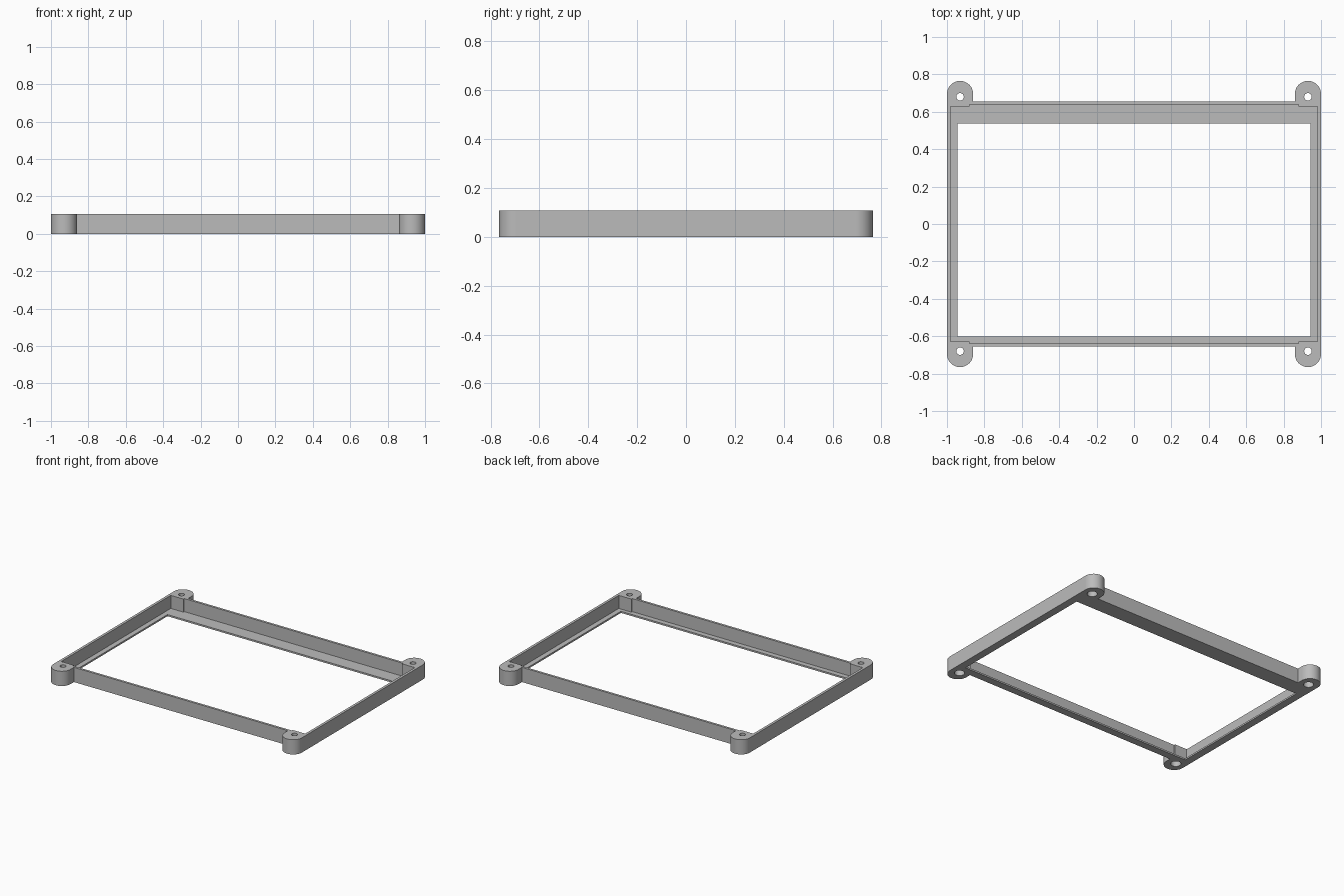
import bpy
import bmesh
from math import cos, sin, pi

if "Cube" in bpy.data.objects:
    bpy.data.objects.remove(bpy.data.objects["Cube"], do_unlink=True)

HEIGHT = 0.107
LIP = 0.012                      # thickness of the inner bottom ledge
TAB_R = 0.07
TAB_X, TAB_Y = 0.93, 0.695       # centre of the rounded tab end
HOLE_X, HOLE_Y = 0.93, 0.68

grey = bpy.data.materials.new("plain_grey")
grey.use_nodes = True
grey.diffuse_color = (0.5, 0.5, 0.5, 1)
grey.node_tree.nodes["Principled BSDF"].inputs["Base Color"].default_value = (0.5, 0.5, 0.5, 1)


def four_way(quarter):
    """Mirror a counter-clockwise quarter outline into a full closed loop."""
    back = quarter[::-1]
    return (quarter + [(-x, y) for x, y in back]
            + [(-x, -y) for x, y in quarter] + [(x, -y) for x, y in back])


def arc(cx, cy, r, sweep, n):
    return [(cx + r * cos(sweep * i / n), cy + r * sin(sweep * i / n)) for i in range(n + 1)]


def prisms(name, loops, z0, z1):
    """Extrude closed outlines into one object of upright prisms."""
    bm = bmesh.new()
    for loop in loops:
        face = bm.faces.new([bm.verts.new((x, y, z0)) for x, y in loop])
        top = bmesh.ops.extrude_face_region(bm, geom=[face])["geom"]
        verts = [v for v in top if isinstance(v, bmesh.types.BMVert)]
        bmesh.ops.translate(bm, verts=verts, vec=(0, 0, z1 - z0))
    bmesh.ops.recalc_face_normals(bm, faces=bm.faces)
    mesh = bpy.data.meshes.new(name)
    bm.to_mesh(mesh)
    bm.free()
    mesh.materials.append(grey)
    obj = bpy.data.objects.new(name, mesh)
    bpy.context.collection.objects.link(obj)
    return obj


def screw_circles(r):
    circle = arc(0, 0, r, 2 * pi, 32)[:-1]
    return [[(sx * HOLE_X + x, sy * HOLE_Y + y) for x, y in circle]
            for sx in (-1, 1) for sy in (-1, 1)]


# Outer body with four rounded corner tabs
quarter = arc(TAB_X, TAB_Y, TAB_R, pi, 24) + [(TAB_X - TAB_R, 0.656)]
frame = prisms("bezel_frame", [four_way(quarter)], 0, HEIGHT)

# Recess above the ledge, thicker at the corners
pocket = four_way([(0.981, 0.629), (0.88, 0.629), (0.88, 0.639)])
# Window through the ledge, wider ledge at the back
window = [(-0.944, -0.601), (0.944, -0.601), (0.944, 0.538), (-0.944, 0.538)]

cutters = [
    prisms("pocket_cutter", [pocket], LIP, 0.3),
    prisms("window_cutter", [window], -0.1, 0.2),
    prisms("screw_hole_cutter", screw_circles(0.02), -0.1, 0.3),
    prisms("counterbore_cutter", screw_circles(0.034), -0.1, 0.07),
]

bpy.ops.object.select_all(action="DESELECT")
bpy.context.view_layer.objects.active = frame
frame.select_set(True)
for cutter in cutters:
    cutter.hide_render = True
    mod = frame.modifiers.new(cutter.name, "BOOLEAN")
    mod.operation = "DIFFERENCE"
    mod.solver = "EXACT"
    mod.object = cutter
    bpy.ops.object.modifier_apply(modifier=mod.name)
    bpy.data.objects.remove(cutter, do_unlink=True)

# Smooth tab ends and holes, crisp edges elsewhere
bpy.ops.object.shade_smooth_by_angle(angle=pi / 6)
weighted = frame.modifiers.new("flat_sides", "WEIGHTED_NORMAL")
weighted.keep_sharp = True
